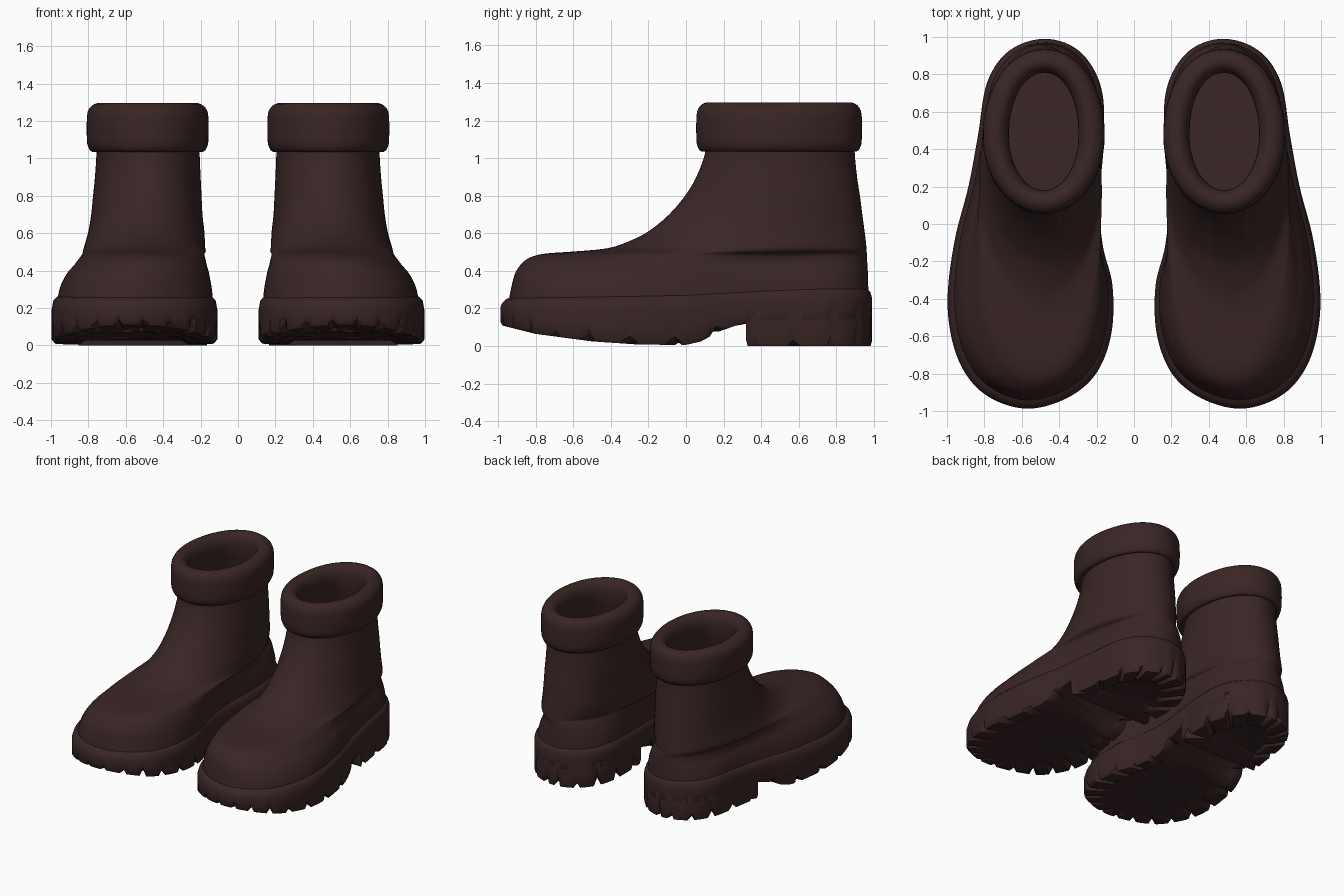
import bpy, bmesh, math, random

if "Cube" in bpy.data.objects:
    bpy.data.objects.remove(bpy.data.objects["Cube"])
random.seed(4)

brown = bpy.data.materials.new("dark brown rubber")
brown.diffuse_color = (0.042, 0.019, 0.019, 1)
brown.use_nodes = True
brown.node_tree.nodes["Principled BSDF"].inputs["Base Color"].default_value = brown.diffuse_color


def spline(pts, steps, closed):
    """Catmull-Rom through tuples of any size."""
    n, out = len(pts), []
    get = (lambda i: pts[i % n]) if closed else (lambda i: pts[max(0, min(n - 1, i))])
    for i in range(n if closed else n - 1):
        a, b, c, d = get(i - 1), get(i), get(i + 1), get(i + 2)
        for s in range(steps):
            t = s / steps
            out.append(tuple(
                0.5 * (2 * q + (r - p) * t + (2 * p - 5 * q + 4 * r - u) * t * t
                       + (3 * q - p - 3 * r + u) * t ** 3)
                for p, q, r, u in zip(a, b, c, d)))
    return out if closed else out + [pts[-1]]


# Foot outline of the right boot, from heel round the outer side to the toe and back
FOOT = [(.47, .99), (.66, .93), (.78, .76), (.83, .47), (.88, .2), (.955, -.1),
        (.99, -.42), (.95, -.68), (.85, -.86), (.7, -.96), (.53, -.985), (.34, -.92),
        (.2, -.79), (.125, -.58), (.12, -.33), (.17, -.12), (.19, .12), (.165, .45),
        (.18, .73), (.29, .92)]


def outline(steps, k, xl, xr, yf, yb):
    """Foot outline (k=0) to ellipse (k=1), fitted in a box."""
    pts = spline(FOOT, steps, True)
    n = len(pts)
    res = []
    for i, (x, y) in enumerate(pts):
        a = 2 * math.pi * i / n
        u = (1 - k) * (x - .5525) / .4375 + k * math.sin(a)
        v = (1 - k) * y / .99 + k * math.cos(a)
        res.append(((xl + xr) / 2 + u * (xr - xl) / 2, (yf + yb) / 2 + v * (yb - yf) / 2))
    return res


def loft(name, rings, cap=None, angle=40):
    """Skin closed rings; cap the last one with cross strips or one face; mirror."""
    bm = bmesh.new()
    rows = [[bm.verts.new(p) for p in r] for r in rings]
    n = len(rows[0])
    for a, b in zip(rows, rows[1:]):
        for i in range(n):
            j = (i + 1) % n
            bm.faces.new((a[i], a[j], b[j], b[i]))
    r = rows[-1]
    if cap == "strips":
        for i in range(n // 2):
            f = [r[i], r[i + 1], r[n - i - 1], r[(n - i) % n]]
            bm.faces.new(list(dict.fromkeys(f)))
    elif cap == "face":
        bm.faces.new(r)
    bmesh.ops.recalc_face_normals(bm, faces=bm.faces)
    me = bpy.data.meshes.new(name)
    bm.to_mesh(me)
    bm.free()
    me.materials.append(brown)
    me.shade_smooth()
    me.set_sharp_from_angle(angle=math.radians(angle))
    ob = bpy.data.objects.new(name, me)
    bpy.context.collection.objects.link(ob)
    ob.modifiers.new("other_boot", 'MIRROR').use_mirror_merge = False
    return ob


def interp(table, y):
    for (a, p), (b, q) in zip(table, table[1:]):
        if y <= b:
            t = max(0, (y - a) / (b - a))
            return p + (q - p) * t
    return table[-1][1]


# Upper: horizontal slices (z, x left, x right, y front, y back, roundness)
SLICES = [(.20, .13, .97, -.955, .975, 0), (.30, .14, .955, -.935, .97, 0),
          (.38, .15, .92, -.915, .968, .1), (.43, .16, .88, -.885, .965, .25),
          (.465, .165, .855, -.845, .963, .45), (.485, .17, .84, -.79, .962, .65),
          (.495, .17, .835, -.72, .962, .8), (.503, .17, .83, -.60, .961, .95),
          (.52, .175, .825, -.42, .96, 1), (.555, .177, .815, -.31, .957, 1),
          (.61, .18, .80, -.2, .95, 1), (.7, .19, .785, -.09, .938, 1),
          (.8, .195, .775, -.005, .925, 1), (.9, .2, .765, .055, .91, 1),
          (1.02, .205, .757, .1, .898, 1), (1.12, .207, .755, .11, .895, 1)]
loft("boot_upper", [[(x, y, z) for x, y in outline(4, k, a, b, c, d)]
                    for z, a, b, c, d, k in spline(SLICES, 3, False)])

# Rolled cuff and lining down to the insole: (inset, z)
CUFF = [(.08, 1.06), (.03, 1.035), (.008, 1.06), (0, 1.1), (0, 1.22), (.012, 1.265),
        (.04, 1.29), (.075, 1.297), (.108, 1.285), (.132, 1.25), (.14, 1.2), (.13, 1.1),
        (.1, .95), (.09, .6), (.09, .34)]
loft("cuff_and_lining", [[(x, y, z) for x, y in
                          outline(4, .93, .155 + d, .81 - d, .055 + d * .9, .935 - d * .9)]
                         for d, z in spline(CUFF, 2, False)], "strips", 60)

# Tread notches shared by sole and heel
STEPS = 8
N = len(FOOT) * STEPS
notch = [random.uniform(.4, 1) if i % 6 == 3 else 0 for i in range(N)]
BOTTOM = [(-1, .115), (-.8, .065), (-.5, .025), (-.25, .008), (0, .006), (.08, .025),
          (.18, .08), (.3, .12), (1, .13)]
TOP = [(-1, .25), (0, .27), (.4, .29), (1, .31)]


def sole_ring(inset, zfun, cut=0.0, push=0.0):
    base = outline(STEPS, 0, .11 + inset, .997 - inset, -.99 + inset, .99 - inset)
    ring = []
    for i, (x, y) in enumerate(base):
        w = notch[i]
        s = 1 - push * w
        ring.append((.53 + (x - .53) * s, .0 + y * (1 - push * w * .6), zfun(y) + cut * w))
    return ring


bot = lambda y: interp(BOTTOM, y)
top = lambda y: interp(TOP, y)
mix = lambda t: (lambda y: bot(y) * (1 - t) + top(y) * t)
loft("sole", [sole_ring(.06, lambda y: top(y) + .01), sole_ring(.028, lambda y: top(y) - .002),
              sole_ring(.01, lambda y: top(y) - .02), sole_ring(0, mix(.7)),
              sole_ring(0, mix(.4)), sole_ring(0, lambda y: bot(y) + .015, .03, .05),
              sole_ring(.012, bot, .05, .06), sole_ring(.11, bot, .03),
              sole_ring(.14, lambda y: bot(y) + .02)], "strips")

# Heel block: rear part of the sole outline closed by a straight front edge
m = max(i for i in range(N // 2) if sole_ring(0, bot)[i][1] > .33)


def heel_ring(inset, z, cut=0.0, push=0.0):
    full = sole_ring(inset, lambda y: z, cut, push)
    arc = [list(full[i % N]) for i in range(-m, m + 1)]
    front = .32 + inset
    arc[0][1] = arc[-1][1] = front
    return [(x, max(y, front), zz) for x, y, zz in arc]


loft("heel_block", [heel_ring(.01, .22), heel_ring(0, .17), heel_ring(0, .03, .05, .05),
                    heel_ring(.008, .0, .06, .07), heel_ring(.15, .0, .03),
                    heel_ring(.18, .02)], "face")
